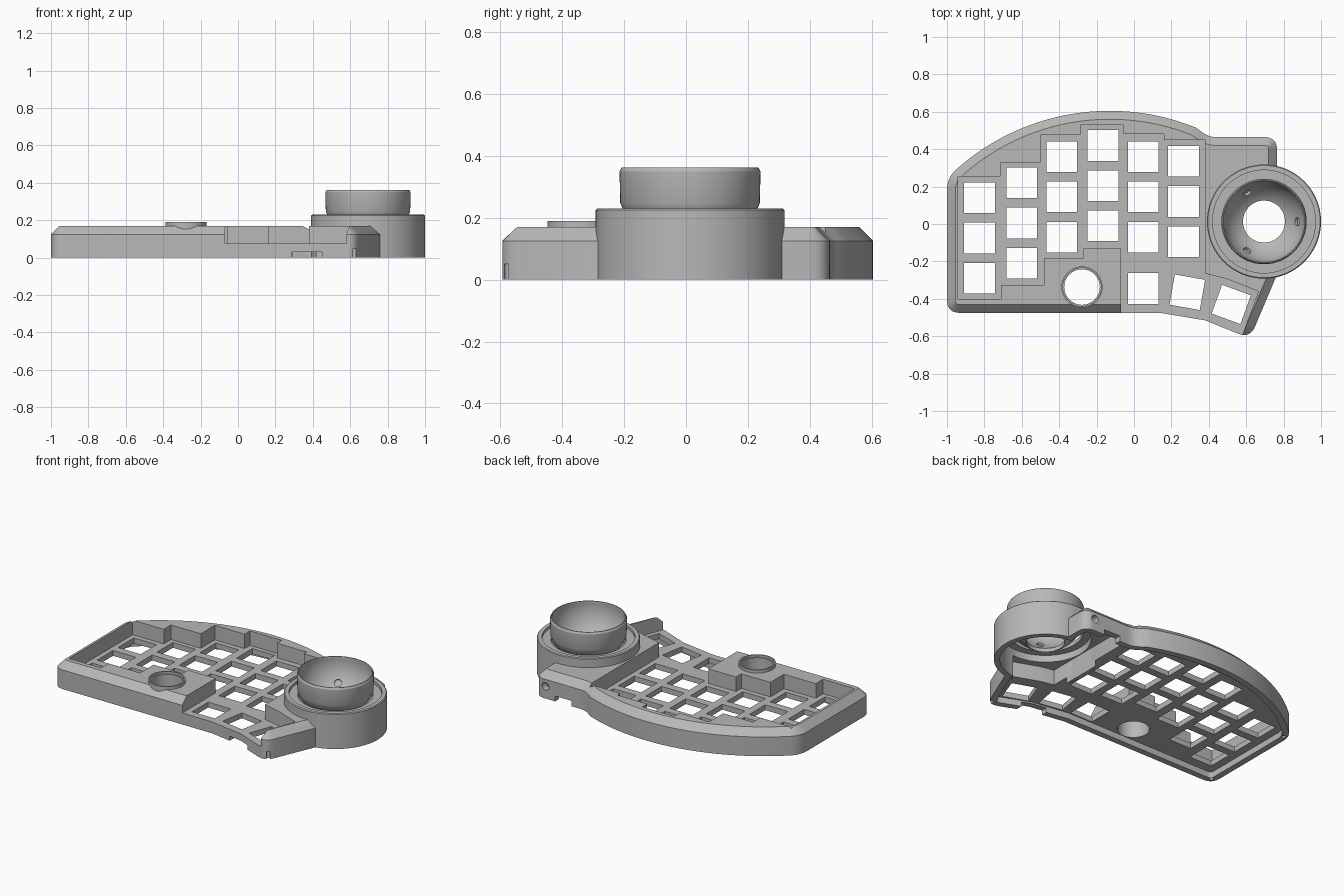
import bpy, bmesh
from math import sin, cos, pi, radians, sqrt
from mathutils import Vector, Matrix

cube = bpy.data.objects.get("Cube")
if cube:
    bpy.data.objects.remove(cube, do_unlink=True)

grey = bpy.data.materials.new("plain grey")
grey.use_nodes = True
grey.diffuse_color = (0.48, 0.48, 0.48, 1)
grey.node_tree.nodes["Principled BSDF"].inputs["Base Color"].default_value = grey.diffuse_color


def finish(name, bm):
    bmesh.ops.recalc_face_normals(bm, faces=bm.faces)
    mesh = bpy.data.meshes.new(name)
    bm.to_mesh(mesh)
    bm.free()
    mesh.materials.append(grey)
    obj = bpy.data.objects.new(name, mesh)
    bpy.context.collection.objects.link(obj)
    return obj


def stack(bm, rings):
    """Closed solid through matching rings of points."""
    loops = [[bm.verts.new(p) for p in ring] for ring in rings]
    n = len(loops[0])
    for a, b in zip(loops, loops[1:]):
        for i in range(n):
            j = (i + 1) % n
            bm.faces.new((a[i], a[j], b[j], b[i]))
    bm.faces.new(loops[0][::-1])
    bm.faces.new(loops[-1])


def prism(name, polys, z0, z1):
    bm = bmesh.new()
    for poly in polys:
        stack(bm, [[(x, y, z) for x, y in poly] for z in (z0, z1)])
    return finish(name, bm)


def lathe(name, profile, centre, steps=96):
    """Spin a closed (radius, z) profile around a vertical axis."""
    bm = bmesh.new()
    rings = []
    for i in range(steps):
        a = 2 * pi * i / steps
        rings.append([bm.verts.new((centre[0] + r * cos(a), centre[1] + r * sin(a), z))
                      for r, z in profile])
    n = len(profile)
    for i in range(steps):
        a, b = rings[i], rings[(i + 1) % steps]
        for k in range(n):
            m = (k + 1) % n
            bm.faces.new((a[k], b[k], b[m], a[m]))
    return finish(name, bm)


def rod(name, centre, direction, radius, length):
    bm = bmesh.new()
    turn = Vector(direction).to_track_quat('Z', 'Y').to_matrix().to_4x4()
    bmesh.ops.create_cone(bm, cap_ends=True, segments=48, radius1=radius, radius2=radius,
                          depth=length, matrix=Matrix.Translation(centre) @ turn)
    return finish(name, bm)


def cut(obj, *cutters):
    bpy.context.view_layer.objects.active = obj
    for c in cutters:
        c.hide_render = True
        mod = obj.modifiers.new("cut", 'BOOLEAN')
        mod.operation, mod.solver, mod.object = 'DIFFERENCE', 'EXACT', c
        bpy.ops.object.modifier_apply(modifier=mod.name)


def corner(before, p, after, size, steps=8):
    """Rounded corner at p."""
    p = Vector(p)
    a = p + (Vector(before) - p).normalized() * size
    b = p + (Vector(after) - p).normalized() * size
    ts = [i / steps for i in range(steps + 1)]
    return [a * (1 - t) ** 2 + p * (2 * t * (1 - t)) + b * t * t for t in ts]


def inset(poly, d):
    """Move every edge of a counter-clockwise outline inwards by d."""
    out = []
    for i, p in enumerate(poly):
        u = (p - poly[i - 1]).normalized()
        v = (poly[(i + 1) % len(poly)] - p).normalized()
        n1, n2 = Vector((-u.y, u.x)), Vector((-v.y, v.x))
        out.append(p + (n1 + n2) * (d / (1 + n1.dot(n2))))
    return out


def square(x, y, turn=0, half=0.082):
    a = radians(turn)
    return [(x + half * (sx * cos(a) - sy * sin(a)), y + half * (sx * sin(a) + sy * cos(a)))
            for sx, sy in ((-1, -1), (1, -1), (1, 1), (-1, 1))]


# Case outline, counter-clockwise, with a broad arc along the back
def arc_point(x):
    return Vector((x, sqrt(1.23 ** 2 - (x + 0.13) ** 2) - 0.625))


arc = [arc_point(0.33 - 1.26 * i / 40) for i in range(41)]
fl, fm, fr = (-1, -0.475), (0.14, -0.475), (0.38, -0.515)
tip, side, br, dip = (0.62, -0.612), (0.765, -0.27), (0.765, 0.465), (0.4, 0.465)
outline = corner((-1, 0), fl, fm, 0.07) + [Vector(fm), Vector(fr)]
outline += corner(fr, tip, side, 0.07) + [Vector(side)]
outline += corner(side, br, dip, 0.07) + corner(br, dip, arc[0], 0.04) + arc
outline += corner(arc[-1], (-1, 0.25), (-1, 0), 0.07)[1:]

bm = bmesh.new()
stack(bm, [[(p.x, p.y, z) for p in poly] for poly, z in
           ((outline, 0), (outline, 0.125), (inset(outline, 0.045), 0.17))])
case = finish("keyboard_case", bm)

# Stepped key well, open at the front under the thumb keys
well = [(-0.94, -0.40), (-0.71, -0.40), (-0.71, -0.325), (-0.48, -0.325), (-0.48, -0.185),
        (-0.27, -0.185), (-0.27, -0.13), (-0.07, -0.13), (-0.07, -0.7), (0.54, -0.7),
        (0.665, -0.36), (0.5, -0.295), (0.38, -0.265), (0.38, 0.45), (0.16, 0.45),
        (0.16, 0.48), (-0.055, 0.48), (-0.055, 0.53), (-0.285, 0.53), (-0.285, 0.475),
        (-0.5, 0.475), (-0.5, 0.33), (-0.715, 0.33), (-0.715, 0.255), (-0.94, 0.255)]

# Key holes, three per column plus three thumb keys
keys = [square(x, top - 0.215 * row)
        for x, top in ((-0.826, 0.14), (-0.6, 0.22), (-0.387, 0.36),
                       (-0.166, 0.42), (0.05, 0.36), (0.265, 0.335))
        for row in range(3)]
keys += [square(0.05, -0.345), square(0.285, -0.365, -10), square(0.52, -0.43, -20)]

# Hollows under the plate and beside the ball housing
ball = (0.695, 0.013)
hollow = [(0.42, -0.235), (0.51, -0.255), (0.67, -0.315), (0.72, -0.27),
          (0.72, 0.42), (0.42, 0.42)]
side_hollow = prism("side_hollow_cutter", [hollow], -0.1, 0.14)
cutters = [
    prism("well_cutter", [well], 0.075, 0.4),
    prism("key_cutter", keys, -0.1, 0.3),
    prism("under_cutter", [inset(outline, 0.04)], -0.1, 0.04),
    side_hollow,
    rod("ball_cutter", (*ball, 0.1), (0, 0, 1), 0.29, 0.6),
    rod("dial_cutter", (-0.278, -0.337, 0.1), (0, 0, 1), 0.095, 0.6),
    rod("back_hole_cutter", (0.69, 0.46, 0.08), (0, 1, 0), 0.025, 0.15),
    prism("front_notch_cutter", [[(0.29, -0.65), (0.45, -0.65), (0.45, -0.46), (0.29, -0.46)]],
          -0.1, 0.03),
    prism("back_notch_cutter", [[(0.5, 0.4), (0.62, 0.4), (0.62, 0.55), (0.5, 0.55)]],
          -0.1, 0.035),
]
for x, y in ((-0.965, -0.435), (-0.972, 0.22), (0.62, -0.575)):
    cutters.append(rod("screw_cutter", (x, y, 0), (0, 0, 1), 0.012, 0.1))
cut(case, *cutters)

# Raised ring around the dial opening
dial_ring = lathe("dial_ring", [(0.095, 0.06), (0.095, 0.175), (0.102, 0.175), (0.102, 0.19),
                                (0.11, 0.19), (0.11, 0.06)], (-0.278, -0.337), 64)

# Round housing with a shallow groove at the foot of the cup
housing = lathe("ball_housing", [(0.305, 0), (0.305, 0.225), (0.3, 0.23), (0.275, 0.23),
                                 (0.275, 0.212), (0.222, 0.212), (0.222, 0.185),
                                 (0.27, 0.185), (0.27, 0)], ball)
cut(housing, side_hollow)

# Ball cup: spherical bowl, open below, with three bearing holes
mid, radius = 0.33, 0.218


def bowl(r, start, end, steps):
    angles = [radians(start + (end - start) * i / steps) for i in range(steps + 1)]
    return [(r * sin(a), mid - r * cos(a)) for a in angles]


cup = lathe("ball_cup", bowl(radius, 31, 97, 20) + [(0.217, 0.362), (0.222, 0.362), (0.228, 0.35)]
            + bowl(0.24, 70, 28, 10), ball)
for k in range(3):
    a = 2 * pi * k / 3
    d = Vector((0.82 * cos(a), 0.82 * sin(a), -0.57))
    cut(cup, rod("bearing_cutter", Vector((*ball, mid)) + d * radius, d, 0.022, 0.03))

# Remove cutters and shade curved faces smoothly
for obj in [o for o in bpy.data.objects if "cutter" in o.name]:
    bpy.data.objects.remove(obj, do_unlink=True)
for obj in (case, dial_ring, housing, cup):
    bpy.ops.object.select_all(action='DESELECT')
    obj.select_set(True)
    bpy.context.view_layer.objects.active = obj
    bpy.ops.object.shade_smooth_by_angle(angle=radians(25))
